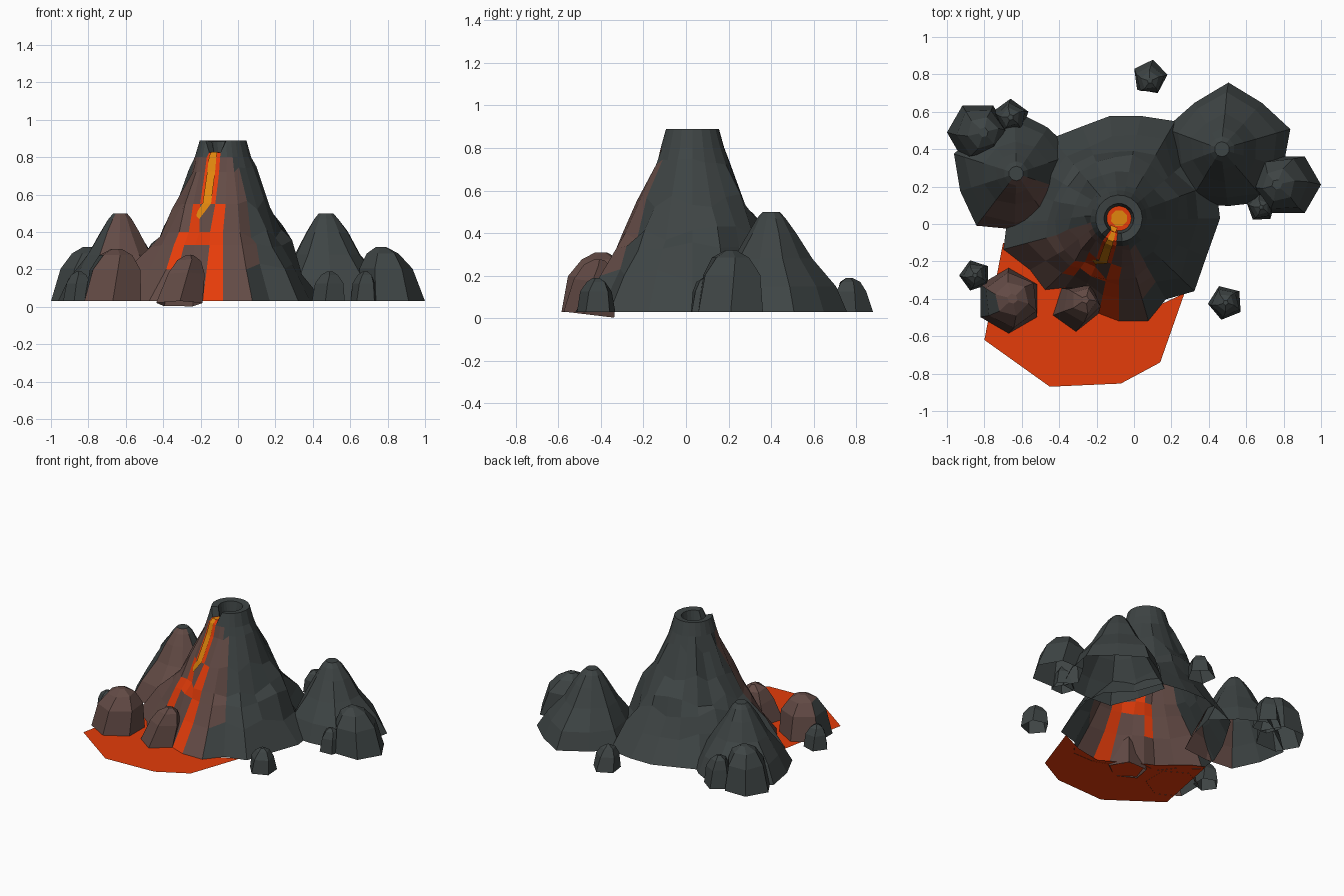
import bpy, math, random
from mathutils import Vector

if "Cube" in bpy.data.objects:
    bpy.data.objects.remove(bpy.data.objects["Cube"])

random.seed(4)
COLOURS = {"dark rock": (.048, .058, .058), "warm rock": (.125, .07, .06),
           "lava": (.78, .045, .003), "hot lava": (.75, .24, .004)}
MATS = []
for n, c in COLOURS.items():
    m = bpy.data.materials.new(n)
    m.diffuse_color = (*c, 1)
    m.use_nodes = True
    m.node_tree.nodes["Principled BSDF"].inputs["Base Color"].default_value = m.diffuse_color
    MATS.append(m)
ROCK, WARM, LAVA, HOT = range(4)
BASE = .03


def make(name, verts, faces, idx):
    me = bpy.data.meshes.new(name)
    me.from_pydata(verts, [], faces)
    for m in MATS:
        me.materials.append(m)
    for p, i in zip(me.polygons, idx):
        p.material_index = i
    ob = bpy.data.objects.new(name, me)
    bpy.context.collection.objects.link(ob)
    return ob


def loft(name, rings, rule, top):
    """Skin equal rings, open below; rule(band, segment, centre) gives the colour."""
    n = len(rings[0])
    verts = [Vector(p) for r in rings for p in r]
    faces, idx = [], []
    for k in range(len(rings) - 1):
        for i in range(n):
            j = (i + 1) % n
            f = (k*n + i, k*n + j, (k+1)*n + j, (k+1)*n + i)
            faces.append(f)
            idx.append(rule(k, i, sum((verts[v] for v in f), Vector()) / 4))
    faces.append(tuple(range((len(rings)-1)*n, len(rings)*n)))
    idx.append(top)
    return make(name, verts, faces, idx)


def polar(cx, cy, r, deg, z):
    a = math.radians(deg)
    return Vector((cx + r*math.cos(a), cy + r*math.sin(a), z))


# ---- main volcano: (base angle, base radius, angle at the rim)
CX, CY = -.08, .03
SPOKES = [(0, .54, 0), (20, .55, 20), (40, .49, 40), (60, .60, 60), (78, .56, 78),
          (95, .55, 95), (112, .53, 112), (130, .56, 130), (148, .53, 145),
          (165, .55, 160), (182, .60, 175), (195, .64, 188), (210, .55, 201),
          (224, .55, 212), (232, .47, 222), (244, .46, 234), (258, .52, 264),
          (270, .55, 278), (286, .57, 290), (300, .50, 302), (316, .56, 316),
          (336, .51, 337)]
PROFILE = [(.03, .54), (.2, .43), (.33, .365), (.4, .325), (.55, .25),
           (.72, .172), (.8, .15), (.89, .125), (.885, .08), (.79, .066)]
rings = []
for k, (z, r) in enumerate(PROFILE):
    ring = []
    for i, (a, rb, at) in enumerate(SPOKES):
        s = 1 if k > 6 else min(1, max(0, (z - .4) / .4))
        w = 1 - (z - BASE) / .86 if k < 7 else 0
        rr = r * (1 + (rb/.54 - 1) * w)
        zz = z
        if 0 < k < 6:
            rr *= random.uniform(.96, 1.05)
            if not 11 < i < 19:
                zz += random.uniform(-.035, .035)
        if k in (7, 8) and i in (15, 16):      # spout notch in the rim
            zz = .825
        ring.append(polar(CX, CY, rr, a + (at - a) * s, zz))
    rings.append(ring)


def cone_colour(k, i, c):
    if (i == 15 and k >= 4) or (i in (14, 16) and k == 3) or \
       (13 <= i <= 16 and k == 2) or (i == 16 and k < 2) or (i == 13 and k == 1):
        return LAVA
    if (11 <= i <= 17 and k <= 5) or (i == 18 and 1 <= k <= 4):
        return WARM
    return ROCK


loft("volcano_cone", rings, cone_colour, top=LAVA)

# bright lava: crater disc and the strip running down the spout
disc = [polar(CX, CY, .045, 45*i + 22, .796) for i in range(8)]
make("crater_hot_lava", disc, [tuple(range(8))], [HOT])
strip = []
out = Vector((math.cos(math.radians(250)), math.sin(math.radians(250)), .35)) * .007
lip = Vector((0, .03, -.02))
strip += [rings[8][15] + lip, rings[8][16] + lip]
for k in (8, 7, 6, 5, 4):
    a, b = rings[k][15], rings[k][16]
    strip += [a.lerp(b, .2) + out, a.lerp(b, .75) + out]
a, b = rings[3][14], rings[4][14]
c, d = rings[3][15], rings[4][15]
strip += [b.lerp(c, .4) + out, d.lerp(c, .55) + out]
make("hot_lava_strip", strip,
     [(2*i, 2*i + 2, 2*i + 3, 2*i + 1) for i in range(6)], [HOT] * 6)

# ---- lava pool: flat sheet round the front foot
pool = [(-.7, -.1), (-.8, -.62), (-.45, -.87), (-.07, -.853), (.14, -.74), (.27, -.37),
        (.1, -.45), (-.1, -.49), (-.28, -.38), (-.42, -.3), (-.6, -.15)]
make("lava_pool", [(x, y, BASE + .001) for x, y in pool],
     [tuple(range(len(pool)))], [LAVA])


# ---- side peaks: ridged small cones
def peak(name, cx, cy, warm, lean, size):
    n, rs = 10, []
    ridge = [1.05 - .13*(i % 2) + random.uniform(-.02, .02) for i in range(n)]
    for z, r in [(.03, 1), (.15, .83), (.28, .54), (.4, .33), (.47, .2), (.5, .12)]:
        t = (z - BASE) / .47
        rs.append([polar(cx + lean*(1-t), cy, size * r * (1 + (ridge[i]-1) * (1-t)
                         + (random.uniform(-.06, .06) if 0 < t < .8 else 0)),
                         360*i/n + 18, z) for i in range(n)])

    def rule(k, i, c):
        a = math.degrees(math.atan2(c.y - cy, c.x - cx)) % 360
        return WARM if warm and 240 < a < 330 else ROCK
    loft(name, rs, rule, top=ROCK)


peak("left_peak", -.63, .27, True, -.01, .325)
peak("right_peak", .47, .40, False, .035, .335)


# ---- boulders: wide-footed faceted lumps with an off-centre crown
def boulder(name, x, y, r, h, n=6, rot=0, warm=None, crown=(0, 0), tilt=0):
    rs = []
    for t, s, tw in [(0, 1, 0), (.6, .82, 6), (.88, .52, 14), (1, .16, 14)]:
        ring = []
        for i in range(n):
            j = random.uniform(.93, 1.06) if t else 1
            p = polar(x + crown[0]*t, y + crown[1]*t, r*s*j,
                      rot + tw + 360*i/n, BASE + (h - BASE)*t)
            if tilt:
                p.z -= .014 + tilt*(p.y - y)
            ring.append(p)
        rs.append(ring)
    loft(name, rs, lambda k, i, c: WARM if warm and warm(c) else ROCK,
         top=WARM if warm else ROCK)


boulder("boulder_back_left", -.835, .49, .165, .32, 6, 180, crown=(.03, 0))
boulder("boulder_back_left_small", -.66, .57, .10, .24, 5, 90)
boulder("boulder_back", .085, .785, .095, .19, 5, 80, crown=(0, -.02))
boulder("boulder_right", .825, .21, .175, .32, 6, 0, crown=(-.06, 0))
boulder("boulder_right_small", .68, .09, .08, .19, 5, 20)
boulder("boulder_front_right", .49, -.42, .095, .19, 5, 40)
boulder("boulder_front_left", -.67, -.41, .175, .31, 6, 30,
        warm=lambda c: c.x > -.74, crown=(.02, .01))
boulder("boulder_front_left_small", -.85, -.275, .085, .19, 5, 180)
boulder("boulder_front", -.315, -.445, .13, .295, 5, 200,
        warm=lambda c: True, crown=(.055, .04), tilt=.12)
